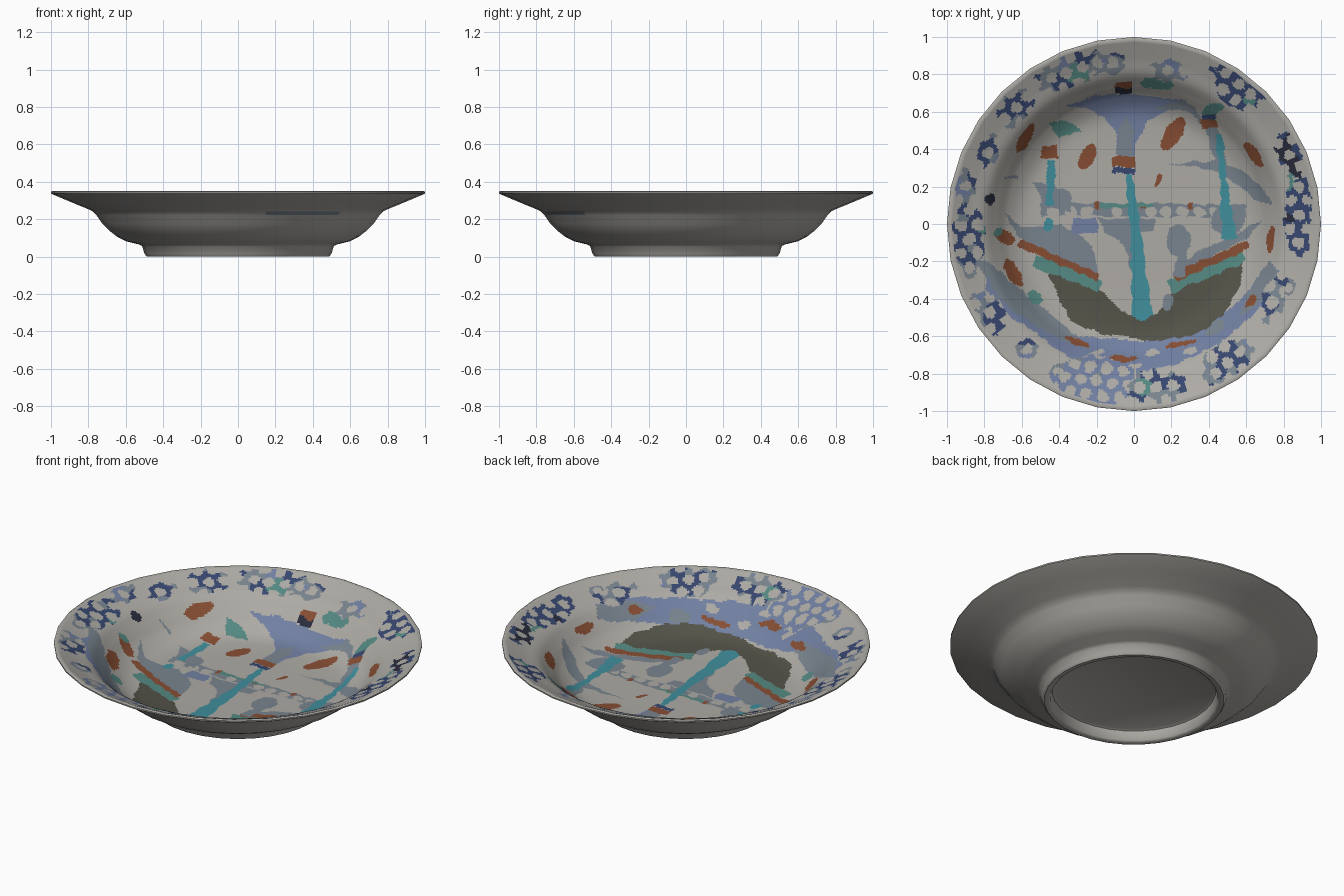
import bpy, math
from mathutils import Vector, noise

if "Cube" in bpy.data.objects:
    bpy.data.objects.remove(bpy.data.objects["Cube"])

SIDES, SUB, RINGS = 32, 14, 120

# flat colours
COLOURS = [("cream_glaze", (0.42, 0.405, 0.375)), ("slate", (0.19, 0.23, 0.27)),
           ("periwinkle", (0.165, 0.215, 0.36)), ("navy", (0.038, 0.062, 0.16)),
           ("ink", (0.022, 0.025, 0.045)), ("dark_olive", (0.085, 0.085, 0.065)),
           ("turquoise", (0.05, 0.27, 0.33)), ("sage_teal", (0.09, 0.25, 0.225)),
           ("rust", (0.24, 0.075, 0.033))]
mats = []
for n, c in COLOURS:
    m = bpy.data.materials.new(n)
    m.diffuse_color = (*c, 1)
    m.use_nodes = True
    m.node_tree.nodes["Principled BSDF"].inputs["Base Color"].default_value = m.diffuse_color
    mats.append(m)
CREAM, SLATE, PERI, NAVY, INK, OLIVE, TURQ, SAGE, RUST = range(9)

shapes = []


def poly(mat, *pts):
    xs, ys = [p[0] for p in pts], [p[1] for p in pts]
    shapes.append((mat, pts, min(xs), max(xs), min(ys), max(ys)))


def blob(mat, x, y, a, b, rot=0):
    c, s = math.cos(math.radians(rot)), math.sin(math.radians(rot))
    pts = []
    for i in range(14):
        u, v = a * math.cos(i * math.tau / 14), b * math.sin(i * math.tau / 14)
        pts.append((x + u * c - v * s, y + u * s + v * c))
    poly(mat, *pts)


def strip(mat, x1, y1, x2, y2, w):
    d = Vector((x2 - x1, y2 - y1)).normalized() * w / 2
    poly(mat, (x1 - d.y, y1 + d.x), (x2 - d.y, y2 + d.x), (x2 + d.y, y2 - d.x), (x1 + d.y, y1 - d.x))


# sea around the hull, with thin rust waves
poly(PERI, (-.78, -.22), (-.6, -.36), (-.42, -.52), (-.3, -.6), (0, -.63), (.3, -.59), (.5, -.47),
     (.6, -.37), (.72, -.2), (.78, -.24), (.72, -.4), (.6, -.52), (.45, -.64), (.25, -.74), (0, -.8),
     (-.25, -.78), (-.45, -.64), (-.65, -.5), (-.8, -.36))
poly(SLATE, (-.85, -.2), (-.78, -.2), (-.6, -.36), (-.42, -.5), (-.3, -.6), (-.35, -.64), (-.5, -.56),
     (-.7, -.42))
poly(SLATE, (.72, -.2), (.78, -.24), (.7, -.4), (.55, -.5), (.6, -.38))
for x, y, a, rot in [(-.3, -.63, .07, -20), (-.06, -.72, .08, 0), (.25, -.64, .09, 12), (.62, -.41, .04, 50)]:
    blob(RUST, x, y, a, .016, rot)
for x, y in [(-.2, -.69), (.1, -.69), (.3, -.68), (.0, -.76)]:
    blob(CREAM, x, y, .04, .014, 8)
blob(SLATE, .43, -.56, .06, .03, 35)

# hull
poly(OLIVE, (-.47, -.24), (-.4, -.4), (-.34, -.51), (-.18, -.59), (.14, -.63), (.35, -.58), (.49, -.48),
     (.57, -.32), (.58, -.18), (.19, -.37), (.15, -.46), (.07, -.5), (-.03, -.49), (-.1, -.43), (-.18, -.35))
poly(SLATE, (-.69, .06), (-.6, -.02), (-.4, 0), (-.3, -.05), (-.22, -.12), (-.19, -.28), (-.62, -.07))
poly(SLATE, (.68, .02), (.5, -.08), (.33, -.15), (.22, -.27), (.62, -.07))
strip(SAGE, -.53, -.2, -.18, -.33, .065)
strip(SAGE, .19, -.34, .585, -.17, .065)
strip(RUST, -.615, -.1, -.19, -.285, .045)
strip(RUST, .22, -.285, .61, -.11, .045)

# deck railing with round openings, and deck pieces
strip(SLATE, -.5, .08, .6, .07, .07)
for x in (-.43, -.34, -.25, -.09, .09, .17, .26, .35, .43):
    blob(CREAM, x, .065, .033, .028)
for x in (-.38, -.2, .05, .3, .5):
    strip(RUST, x, .08, x, .115, .03)
strip(SAGE, -.18, .1, .1, .1, .025)
poly(PERI, (-.33, .03), (-.2, .03), (-.19, -.05), (-.33, -.05))
poly(SLATE, (-.19, .03), (.12, .03), (.1, -.04), (.03, -.05), (.01, -.35), (-.05, -.12), (-.16, -.04))
blob(SLATE, .24, -.09, .07, .09)
strip(SLATE, .27, -.1, .24, -.28, .06)
blob(SLATE, .5, .02, .09, .08)
blob(SLATE, .18, -.42, .03, .05)

# main mast with fan-shaped sail
poly(PERI, (-.37, .63), (-.18, .69), (-.05, .7), (.09, .68), (.27, .66), (.18, .61), (.08, .55), (.03, .48),
     (0, .36), (-.09, .36), (-.09, .48), (-.16, .57), (-.26, .62))
poly(SLATE, (-.09, .36), (-.08, .52), (-.04, .58), (.0, .5), (-.01, .36))
poly(SLATE, (.02, .6), (.27, .66), (.33, .62), (.4, .5), (.3, .6), (.1, .62))
strip(INK, -.1, .715, -.01, .715, .03)
strip(RUST, -.1, .74, -.01, .74, .03)
strip(RUST, -.12, .335, .01, .335, .055)
strip(NAVY, -.11, .285, .01, .285, .035)
poly(TURQ, (-.045, .265), (-.005, .265), (.03, 0), (.1, -.49), (.05, -.515), (-.01, -.5), (-.02, 0))

# right mast and its pennant
poly(SLATE, (.17, .31), (.3, .33), (.42, .34), (.57, .29), (.67, .21), (.74, .1), (.65, .13), (.56, .21),
     (.45, .28), (.3, .315))
blob(SAGE, .42, .61, .06, .03, 20)
strip(SLATE, .41, .52, .47, .32, .06)
poly(TURQ, (.44, .48), (.47, .48), (.5, .2), (.55, -.08), (.47, -.08), (.46, .2))
strip(RUST, .36, .535, .45, .535, .05)
strip(NAVY, .37, .57, .44, .57, .025)

# left mast
poly(SLATE, (-.54, .23), (-.38, .19), (-.33, .16), (-.34, .06), (-.48, .09))
strip(TURQ, -.44, .34, -.45, .1, .04)
blob(TURQ, -.455, 0, .03, .035)
poly(RUST, (-.48, .42), (-.42, .42), (-.4, .35), (-.5, .35))

# scattered leaves
poly(SAGE, (-.46, .54), (-.38, .56), (-.28, .5), (-.4, .46))
for x, y, a, b, rot in [(-.25, .36, .08, .04, 62), (-.58, .46, .085, .03, 60), (.21, .48, .1, .045, 58),
                        (.64, .37, .085, .028, -55), (.13, .235, .035, .014, 70), (.73, -.08, .085, .02, 85),
                        (-.69, -.07, .06, .035, -30), (-.645, -.26, .09, .035, -60)]:
    blob(RUST, x, y, a, b, rot)
for x, y, a, b, rot in [(-.53, -.39, .045, .03, -50), (.12, .75, .09, .03, -5), (-.73, -.04, .03, .02, 0)]:
    blob(SAGE, x, y, a, b, rot)
blob(INK, -.77, .135, .03, .03)
blob(SLATE, -.65, .25, .04, .008)

# lace flower clusters on the rim: x, y, half width, half height, turn, darkness
LACE = [(-.36, .81, .2, .09, 20, .1), (-.2, .86, .16, .07, 0, 0), (.18, .82, .11, .06, 0, -.1),
        (.56, .75, .17, .12, -40, .3), (.83, .37, .07, .13, 15, .7), (.88, .05, .075, .25, 0, .45),
        (.74, -.42, .06, .12, -20, 0), (.82, -.34, .04, .05, 0, 0), (.5, -.74, .15, .11, 40, .2),
        (.12, -.87, .17, .09, 5, .1), (-.2, -.84, .22, .13, -8, -.5), (-.57, -.67, .06, .05, 0, -.1),
        (-.77, -.47, .08, .13, 30, .15), (-.88, -.08, .085, .2, 0, .2), (-.9, .2, .06, .1, 0, .1),
        (-.78, .38, .055, .1, -15, .15), (-.63, .62, .11, .09, 45, .2), (-.4, -.8, .06, .06, 0, -.1)]
SAGE_DOTS = [(-.3, .8, .06), (.82, .23, .05), (.05, -.87, .045), (-.82, -.02, .03), (.62, .66, .03)]


def lace_colour(x, y):
    for cx, cy, a, b, rot, dark in LACE:
        if abs(x - cx) > .27 or abs(y - cy) > .27:
            continue
        t = math.radians(rot)
        u = (x - cx) * math.cos(t) + (y - cy) * math.sin(t)
        v = (y - cy) * math.cos(t) - (x - cx) * math.sin(t)
        edge = noise.noise((x * 11, y * 11, 3)) * .55
        if (u / a) ** 2 + (v / b) ** 2 > 1 + edge:
            continue
        # petals are round openings on a staggered grid
        row = round(v / .075)
        hu = u / .088 + .5 * (row % 2)
        if math.hypot((hu - round(hu)) * .088, v - row * .075) < .031:
            return CREAM
        for sx, sy, r in SAGE_DOTS:
            if math.hypot(x - sx, y - sy) < r:
                return SAGE
        k = noise.noise((x * 9, y * 9, 8)) * .8 + dark
        return INK if k > .75 else NAVY if k > .1 else PERI if k < -.25 else SLATE
    return None


def inside(pts, x, y):
    hit, (px, py) = False, pts[-1]
    for qx, qy in pts:
        if (qy > y) != (py > y) and x < (px - qx) * (y - qy) / (py - qy) + qx:
            hit = not hit
        px, py = qx, qy
    return hit


def paint(x, y):
    n = noise.noise_vector((x * 22, y * 22, 0)) * .012
    x, y = x + n.x, y + n.y
    lace = lace_colour(x, y)
    if lace is not None:
        return lace
    for mat, pts, x0, x1, y0, y1 in reversed(shapes):
        if x0 <= x <= x1 and y0 <= y <= y1 and inside(pts, x, y):
            return mat
    return CREAM


def lathe(name, profile, sub, rule):
    """Turn a profile round z; each of the 32 sides is split into `sub` straight pieces."""
    n = SIDES * sub
    ring = []
    for i in range(n):
        a, b = (math.tau * (i // sub + k) / SIDES for k in (0, 1))
        f = (i % sub) / sub
        ring.append((math.cos(a) * (1 - f) + math.cos(b) * f, math.sin(a) * (1 - f) + math.sin(b) * f))
    verts = [(r * c, r * s, z) for r, z in profile for c, s in ring]
    faces = [(j * n + i, j * n + (i + 1) % n, (j + 1) * n + (i + 1) % n, (j + 1) * n + i)
             for j in range(len(profile) - 1) for i in range(n)]
    for j, flip in ((0, True), (len(profile) - 1, False)):
        if profile[j][0] < .5:
            cap = list(range(j * n, j * n + n))
            faces.append(cap[::-1] if flip else cap)
    me = bpy.data.meshes.new(name)
    me.from_pydata(verts, [], faces)
    for m in mats:
        me.materials.append(m)
    for p in me.polygons:
        p.use_smooth = True
        p.material_index = rule(p.center)
    ob = bpy.data.objects.new(name, me)
    bpy.context.collection.objects.link(ob)
    return ob


# outside of the dish, foot ring and rim lip
def outer_mark(c):
    ang = math.degrees(math.atan2(c.y, c.x))
    return SLATE if .222 < c.z < .24 and -84 < ang < -50 else CREAM


outer = lathe("dish_outside",
              [(.43, .068), (.445, .06), (.455, .008), (.465, 0), (.488, 0), (.5, .015), (.512, .055),
               (.53, .065), (.6, .082), (.645, .105), (.69, .14), (.725, .175), (.757, .222), (.775, .24),
               (.8, .253), (.9, .294), (.99, .332), (1, .338), (1, .346), (.99, .351), (.975, .346)],
              1, outer_mark)
bpy.context.view_layer.objects.active = outer
outer.select_set(True)
bpy.ops.object.shade_smooth_by_angle(angle=math.radians(50))

# painted inside: smooth bowl curve sampled finely
KEYS = [(0, .083), (.3, .084), (.5, .09), (.6, .105), (.68, .15), (.74, .21), (.8, .266), (.88, .302), (.975, .346)]


def height(r):
    i = max(k for k in range(len(KEYS) - 1) if KEYS[k][0] <= r + 1e-9)
    slope = lambda k: ((KEYS[min(k + 1, 8)][1] - KEYS[max(k - 1, 0)][1])
                       / (KEYS[min(k + 1, 8)][0] - KEYS[max(k - 1, 0)][0]))
    (r0, z0), (r1, z1) = KEYS[i], KEYS[i + 1]
    h, t = r1 - r0, (r - r0) / (r1 - r0)
    return ((2 * t**3 - 3 * t * t + 1) * z0 + (t**3 - 2 * t * t + t) * h * slope(i)
            + (3 * t * t - 2 * t**3) * z1 + (t**3 - t * t) * h * slope(i + 1))


radii = [.975 - (.975 - .004) * j / RINGS for j in range(RINGS + 1)]
inner = lathe("painted_inside", [(r, height(r)) for r in radii], SUB, lambda c: paint(c.x, c.y))

# round normals so the straight sides shade as one smooth bowl
normals = []
for v in inner.data.vertices:
    r = math.hypot(v.co.x, v.co.y)
    r = min(max(r, .006), .97)
    g = (height(r + .004) - height(r - .004)) / .008
    normals.append(Vector((-g * v.co.x / r, -g * v.co.y / r, 1)).normalized())
inner.data.normals_split_custom_set_from_vertices(normals)
